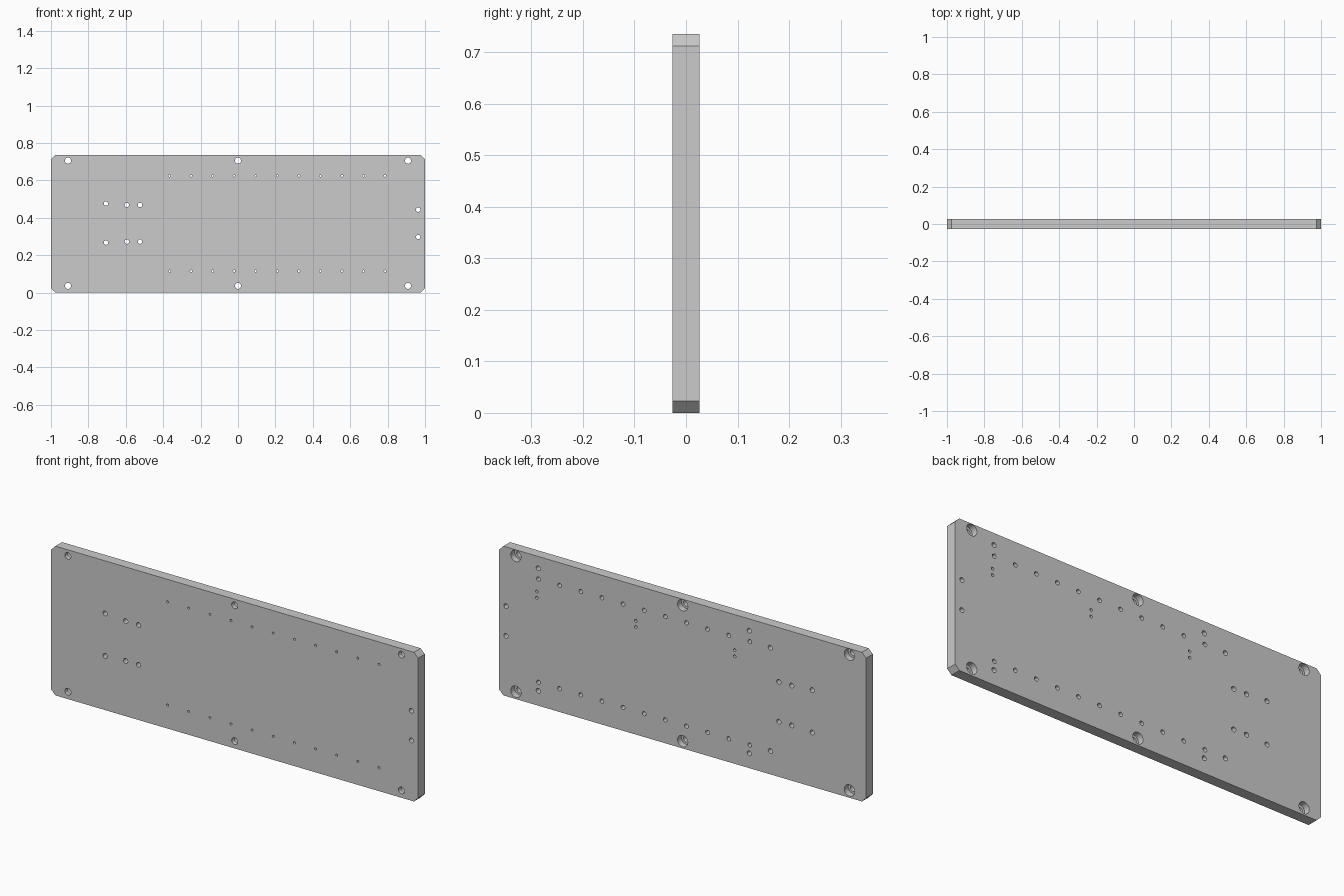
import bpy, bmesh
from math import cos, sin, pi

if "Cube" in bpy.data.objects:
    bpy.data.objects.remove(bpy.data.objects["Cube"])

W, H, T, C = 1.0, 0.735, 0.026, 0.023   # half width, height, half thickness, corner cut
OUT = 0.02                              # how far cutters stick out of the faces


def finish(name, bm):
    bmesh.ops.recalc_face_normals(bm, faces=bm.faces)
    mesh = bpy.data.meshes.new(name)
    bm.to_mesh(mesh)
    bm.free()
    obj = bpy.data.objects.new(name, mesh)
    bpy.context.collection.objects.link(obj)
    return obj


def drill(bm, x, z, profile, n=24):
    """Turned cutter along y; profile is a list of (y, radius)."""
    rings = [[bm.verts.new((x + r * cos(2 * pi * i / n), y, z + r * sin(2 * pi * i / n)))
              for i in range(n)] for y, r in profile]
    for a, b in zip(rings, rings[1:]):
        for i in range(n):
            j = (i + 1) % n
            bm.faces.new((a[i], a[j], b[j], b[i]))
    bm.faces.new(rings[0])
    bm.faces.new(rings[-1])


def through(r):
    return [(-T - OUT, r), (T + OUT, r)]


def stepped(r, back_r, depth):
    return [(-T - OUT, r), (T - depth, r), (T - depth, back_r), (T + OUT, back_r)]


def blind(r, depth):
    return [(T - depth, r), (T + OUT, r)]


# plate with cut corners
bm = bmesh.new()
outline = [(-W + C, 0), (W - C, 0), (W, C), (W, H - C),
           (W - C, H), (-W + C, H), (-W, H - C), (-W, C)]
face = bm.faces.new([bm.verts.new((x, -T, z)) for x, z in outline])
ext = bmesh.ops.extrude_face_region(bm, geom=[face])
bmesh.ops.translate(bm, vec=(0, 2 * T, 0),
                    verts=[v for v in ext["geom"] if isinstance(v, bmesh.types.BMVert)])
plate = finish("mounting_plate", bm)

bm = bmesh.new()
# counterbored mounting holes
for x in (-0.909, 0, 0.909):
    for z in (0.036, 0.705):
        drill(bm, x, z, stepped(0.0165, 0.028, 0.03), 32)
# plain through holes
for x, z1, z2 in ((-0.706, 0.267, 0.476), (-0.594, 0.272, 0.468),
                  (-0.524, 0.272, 0.468), (0.963, 0.297, 0.443)):
    for z in (z1, z2):
        drill(bm, x, z, through(0.0118))
# two rows of stepped holes, narrow at the front
for i in range(11):
    for z in (0.115, 0.624):
        drill(bm, -0.366 + 0.1152 * i, z, stepped(0.0055, 0.0105, 0.035))
# blind holes in the back face
for x, z1, z2 in ((-0.363, 0.073, 0.677), (0.787, 0.073, 0.677), (-0.478, 0.115, 0.624)):
    for z in (z1, z2):
        drill(bm, x, z, blind(0.0118, 0.035))
# small blind pairs in the back face
for x in (-0.283, 0.256, 0.795):
    for z in (0.529, 0.56):
        drill(bm, x, z, blind(0.007, 0.03))
cutter = finish("hole_cutter", bm)
cutter.hide_render = True

mod = plate.modifiers.new("holes", "BOOLEAN")
mod.operation = 'DIFFERENCE'
mod.solver = 'EXACT'
mod.object = cutter

bpy.context.view_layer.objects.active = plate
plate.select_set(True)
bpy.ops.object.modifier_apply(modifier=mod.name)
bpy.data.objects.remove(cutter, do_unlink=True)
bpy.ops.object.shade_smooth_by_angle(angle=0.5)
